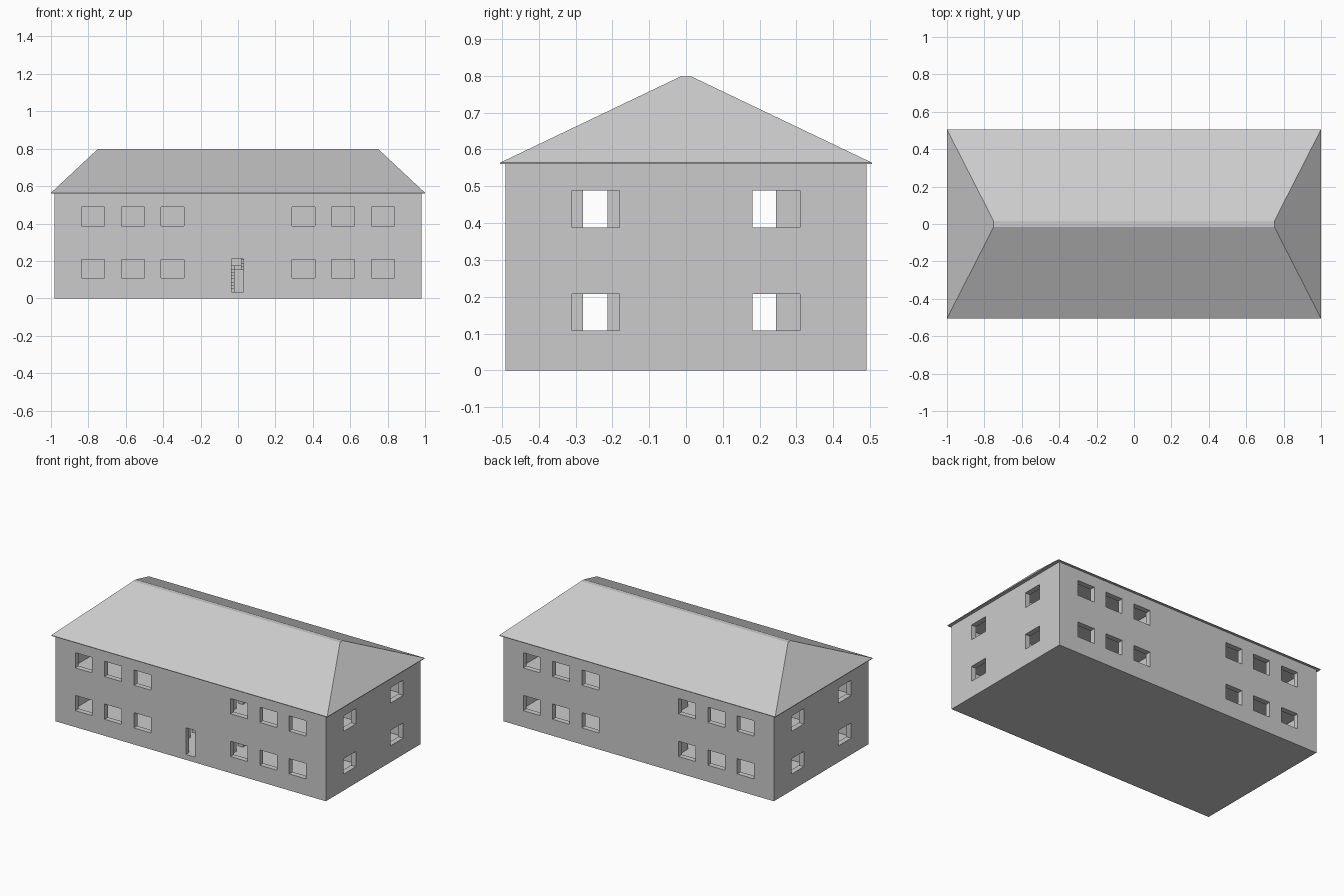
import bpy, bmesh
from mathutils import Matrix, Vector

if "Cube" in bpy.data.objects:
    bpy.data.objects.remove(bpy.data.objects["Cube"])

STOREY, SLAB, WALL = 0.28, 0.035, 0.035
FLOORS = (0.0, STOREY)


def boxes(name, extents):
    """One object made of axis-aligned boxes given as (x0, x1, y0, y1, z0, z1)."""
    bm = bmesh.new()
    for x0, x1, y0, y1, z0, z1 in extents:
        centre = Vector(((x0 + x1) / 2, (y0 + y1) / 2, (z0 + z1) / 2))
        size = Matrix.Diagonal((x1 - x0, y1 - y0, z1 - z0, 1))
        bmesh.ops.create_cube(bm, size=1, matrix=Matrix.Translation(centre) @ size)
    mesh = bpy.data.meshes.new(name)
    bm.to_mesh(mesh)
    bm.free()
    obj = bpy.data.objects.new(name, mesh)
    bpy.context.collection.objects.link(obj)
    return obj


def carve(target, cutters):
    """Subtract the cutters, bake the result and remove them."""
    for cutter in cutters:
        mod = target.modifiers.new("carve", 'BOOLEAN')
        mod.operation, mod.solver, mod.object = 'DIFFERENCE', 'EXACT', cutter
    graph = bpy.context.evaluated_depsgraph_get()
    mesh = bpy.data.meshes.new_from_object(target.evaluated_get(graph))
    target.modifiers.clear()
    target.data = mesh
    for cutter in cutters:
        bpy.data.objects.remove(cutter)


# Rooms: four corner rooms and a central hall on each storey
rooms = []
for f in FLOORS:
    z = (f + SLAB, f + STOREY + (0.05 if f else 0))
    rooms.append((-0.15, 0.15, -0.455, 0.455, *z))
    for x in ((-0.945, -0.185), (0.185, 0.945)):
        for y in ((-0.455, -0.0175), (0.0175, 0.455)):
            rooms.append((*x, *y, *z))

# Openings: windows, inner doors, front door and stairwell
openings = [(-0.035, 0.03, -0.55, -0.44, SLAB, 0.21),
            (-0.11, 0.11, -0.17, 0.165, 0.25, 0.35)]
for f in FLOORS:
    z = (f + 0.108, f + 0.208)
    for s in (-1, 1):
        for c in (0.35, 0.5625, 0.775):
            for y in ((-0.55, -0.44), (0.44, 0.55)):
                openings.append((s * c - 0.0615, s * c + 0.0615, *y, *z))
        for c in (-0.245, 0.245):
            x = sorted((s * 1.05, s * 0.93))
            openings.append((*x, c - 0.065, c + 0.065, *z))
        for y in ((-0.28, -0.213), (0.178, 0.245)):
            x = sorted((s * 0.14, s * 0.20))
            openings.append((*x, *y, f + SLAB, f + 0.21))

# House body
body = boxes("house_walls", [(-0.98, 0.98, -0.49, 0.49, 0, 2 * STOREY)])
carve(body, [boxes("room_cutter", rooms), boxes("opening_cutter", openings)])

# Staircase: two flights joined by a landing
STEPS, RISE, GOING = 8, 0.0175, 0.03
stairs = [(-0.1, 0.1, 0.07, 0.165, SLAB + 0.12, SLAB + 0.14)]
for i in range(STEPS):
    top = SLAB + (i + 1) * RISE
    y = -0.17 + i * GOING
    stairs.append((-0.1, -0.02, y, y + GOING, max(SLAB, top - 0.04), top))
    y = 0.07 - (i + 1) * GOING
    stairs.append((0.015, 0.1, y, y + GOING, top + 0.10, top + 0.14))
boxes("staircase", stairs)

# Hip roof with a thin eave and a narrow flat ridge
bm = bmesh.new()
rings = []
for x, y, z in ((1, 0.505, 0.56), (1, 0.505, 0.564), (0.75, 0.015, 0.798)):
    rings.append([bm.verts.new((sx * x, sy * y, z))
                  for sx, sy in ((-1, -1), (1, -1), (1, 1), (-1, 1))])
bm.faces.new(rings[0][::-1])
bm.faces.new(rings[-1])
for lower, upper in zip(rings, rings[1:]):
    for i in range(4):
        j = (i + 1) % 4
        bm.faces.new((lower[i], lower[j], upper[j], upper[i]))
mesh = bpy.data.meshes.new("hip_roof")
bm.to_mesh(mesh)
bm.free()
bpy.context.collection.objects.link(bpy.data.objects.new("hip_roof", mesh))
